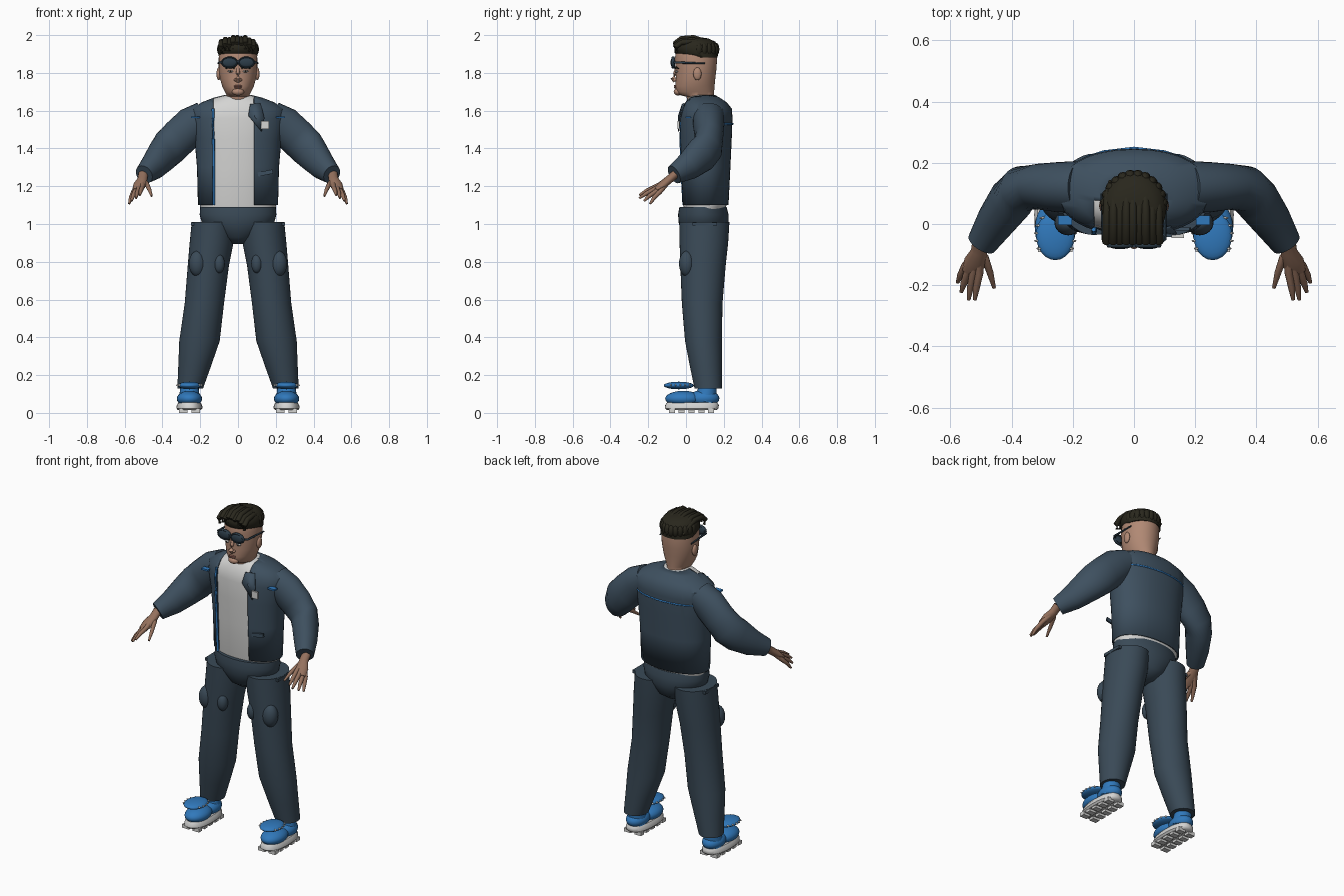
import bpy, bmesh, math
from mathutils import Vector as V

if "Cube" in bpy.data.objects:
    bpy.data.objects.remove(bpy.data.objects["Cube"])


def material(name, *rgb):
    m = bpy.data.materials.new(name)
    m.use_nodes = True
    m.diffuse_color = (*rgb, 1)
    m.node_tree.nodes["Principled BSDF"].inputs["Base Color"].default_value = (*rgb, 1)
    return m


NAVY = material("navy_jacket", .048, .08, .115)
SLATE = material("slate_trousers", .042, .068, .095)
WHITE = material("white_cloth", .66, .66, .65)
SKIN = material("face_skin", .44, .25, .175)
HANDS = material("hand_skin", .3, .165, .11)
HAIR = material("dark_hair", .022, .02, .012)
BLUE = material("bright_blue", .03, .19, .5)
LENS = material("goggle_lens", .025, .045, .065)
LIPS = material("lips", .3, .13, .1)


def finish(name, bm, mat, angle=45):
    bmesh.ops.recalc_face_normals(bm, faces=bm.faces)
    me = bpy.data.meshes.new(name)
    bm.to_mesh(me)
    bm.free()
    ob = bpy.data.objects.new(name, me)
    bpy.context.collection.objects.link(ob)
    me.materials.append(mat)
    bpy.ops.object.select_all(action='DESELECT')
    ob.select_set(True)
    bpy.context.view_layer.objects.active = ob
    bpy.ops.object.shade_smooth_by_angle(angle=math.radians(angle))
    return ob


def skin_rings(rings, n, caps=True, power=1.0):
    """Bridge rings given as (centre, u axis, v axis)."""
    bm = bmesh.new()
    loops = []
    for c, u, v in rings:
        loop = []
        for i in range(n):
            a = math.tau * i / n
            p, q = (math.copysign(abs(t) ** power, t) for t in (math.cos(a), math.sin(a)))
            loop.append(bm.verts.new(c + u * p + v * q))
        loops.append(loop)
    for a, b in zip(loops, loops[1:]):
        for i in range(n):
            j = (i + 1) % n
            bm.faces.new((a[i], a[j], b[j], b[i]))
    if caps:
        bm.faces.new(loops[0])
        bm.faces.new(loops[-1])
    return bm


def stack(rows, n=40, caps=True, power=1.0, inset=0):
    """Upright form; each row is z, centre x, half width, front y, back y."""
    rings = [(V((cx, (y0 + y1) / 2, z)), V((rx - inset, 0, 0)),
              V((0, (y1 - y0) / 2 - inset, 0))) for z, cx, rx, y0, y1 in rows]
    return skin_rings(rings, n, caps, power)


def tube(name, pts, radii, mat, n=12):
    """Tube along a path; a radius may be one number or (sideways, upright)."""
    pts = [V(p) for p in pts]
    rings = []
    for i, p in enumerate(pts):
        t = (pts[min(i + 1, len(pts) - 1)] - pts[max(i - 1, 0)]).normalized()
        u = t.cross(V((0, 0, 1))).normalized()
        r = radii[i] if isinstance(radii[i], tuple) else (radii[i], radii[i])
        rings.append((p, u * r[0], u.cross(t) * r[1]))
    return finish(name, skin_rings(rings, n), mat)


def blob(name, c, r, mat, seg=24):
    bm = bmesh.new()
    bmesh.ops.create_uvsphere(bm, u_segments=seg, v_segments=seg // 2, radius=1)
    for v in bm.verts:
        v.co = V(c) + V(a * b for a, b in zip(v.co, r))
    return finish(name, bm, mat, 80)


def block(name, c, size, mat, tilt=0):
    bm = bmesh.new()
    bmesh.ops.create_cube(bm, size=1)
    for v in bm.verts:
        v.co = V(a * b for a, b in zip(v.co, size))
    ob = finish(name, bm, mat)
    ob.location, ob.rotation_euler.y = c, tilt
    return ob


def plate(name, pts, mat, thick=.006):
    bm = bmesh.new()
    bm.faces.new([bm.verts.new(p) for p in pts])
    ob = finish(name, bm, mat)
    ob.modifiers.new("thickness", 'SOLIDIFY').thickness = thick
    return ob


# Jacket shell with an open front, over a shirt of the same shape
torso = [(1.1, 0, .212, -.025, .225), (1.3, 0, .217, -.033, .235), (1.45, 0, .23, -.038, .242),
         (1.56, 0, .25, -.037, .246), (1.61, 0, .245, -.03, .243), (1.645, 0, .19, -.012, .215),
         (1.668, 0, .13, .002, .18), (1.682, 0, .075, .012, .155)]
bm = stack(torso, 48, False, .92)
for x in (-.132, .085):
    bmesh.ops.bisect_plane(bm, geom=bm.verts[:] + bm.edges[:] + bm.faces[:],
                           plane_co=(x, 0, 0), plane_no=(1, 0, 0))
opening = [f for f in bm.faces if -.132 < f.calc_center_median().x < .085
           and f.calc_center_median().y < .08]
bmesh.ops.delete(bm, geom=opening, context='FACES')
jacket = finish("jacket", bm, NAVY)
jacket.modifiers.new("cloth", 'SOLIDIFY').thickness = .008
finish("shirt", stack([(1.075, 0, .205, -.02, .215)] + torso, 48, True, .92, .01), WHITE)
plate("lapel", [(.12, -.012, 1.64), (.065, -.022, 1.635), (.055, -.042, 1.575),
                (.125, -.042, 1.49), (.14, -.034, 1.56)], NAVY)
tube("zip_stripe", [(-.128, -.012, 1.1), (-.128, -.023, 1.3), (-.13, -.028, 1.45),
                    (-.132, -.028, 1.56), (-.132, -.018, 1.61)], [.007] * 5, BLUE, 8)
block("chest_tag", (.143, -.04, 1.525), (.042, .012, .042), WHITE)
block("chest_pocket", (.145, -.016, 1.27), (.08, .01, .022), NAVY, -.2)
tube("back_stripe", [(x, .105 + .1425 * math.sqrt(1 - (x / .25) ** 2), 1.53)
                     for x in (-.2, -.15, -.1, 0, .1, .15, .2)], [.005] * 7, BLUE, 8)

# Trousers seat
finish("trouser_seat", stack([(.895, 0, .04, .04, .15), (.93, 0, .1, -.01, .2),
       (1.0, 0, .19, -.038, .225), (1.05, 0, .203, -.042, .225), (1.09, 0, .2, -.035, .215)]), SLATE)

# Paired limbs
for s, side in ((1, "left_"), (-1, "right_")):
    def m(*pts):
        return [(p[0] * s, p[1], p[2]) for p in pts]

    leg = [(.13, .253, .068, .045, .19), (.25, .229, .087, .02, .19), (.38, .204, .107, -.005, .19),
           (.58, .178, .104, -.022, .193), (.78, .157, .109, -.03, .21),
           (.9, .14, .116, -.034, .223), (1.01, .13, .115, -.036, .23)]
    finish(side + "trouser_leg", stack([(z, x * s, r, a, b) for z, x, r, a, b in leg]), SLATE)
    blob(side + "thigh_pocket", (.215 * s, .005, .79), (.045, .042, .068), SLATE)
    blob(side + "inner_pocket", (.1 * s, -.005, .79), (.03, .03, .05), SLATE)
    block(side + "hip_flap", (.225 * s, .1, 1.0), (.045, .13, .018), SLATE)

    tube(side + "sleeve", m((.17, .12, 1.57), (.24, .12, 1.525), (.31, .122, 1.46), (.365, .115, 1.405),
         (.4, .08, 1.365), (.45, .01, 1.305), (.497, -.063, 1.262)),
         [(.085, .085), (.083, .1), (.075, .1), (.075, .1), (.075, .095), (.065, .075), (.05, .052)], NAVY, 24)
    block(side + "shoulder_slot", (.225 * s, .012, 1.565), (.045, .03, .01), BLUE)

    # Hand
    wrist = (.502, -.055, 1.265)
    tube(side + "palm", m(wrist, (.506, -.09, 1.235), (.52, -.125, 1.207), (.532, -.16, 1.18)),
         [(.026, .022), (.027, .022), (.036, .022), (.03, .012)], HANDS)
    fingers = {"index": ((.505, -.16, 1.198), (.515, -.21, 1.175), (.52, -.247, 1.153)),
               "middle": ((.525, -.16, 1.188), (.535, -.21, 1.162), (.54, -.247, 1.137)),
               "ring": ((.542, -.152, 1.177), (.556, -.195, 1.148), (.564, -.222, 1.122)),
               "little": ((.552, -.137, 1.172), (.567, -.168, 1.14), (.576, -.19, 1.107)),
               "thumb": ((.487, -.11, 1.218), (.47, -.16, 1.185), (.457, -.208, 1.148))}
    for f, path in fingers.items():
        tube(side + f + "_finger", m((.508, -.09, 1.232), *path), [.016, .013, .011, .006], HANDS, 10)

    # Shoe
    x = .257 * s
    finish(side + "sole", stack([(.014, x, .06, -.1, .16), (.024, x, .069, -.112, .172),
           (.042, x, .067, -.11, .174), (.055, x, .058, -.1, .165)], 32, True, .85), WHITE)
    for i in range(5):
        for k in (-1, 1):
            block(side + "tread", (x + k * .034, -.075 + i * .052, .011), (.045, .032, .022), WHITE)
    blob(side + "shoe_toe", (x, -.015, .075), (.067, .095, .042), BLUE)
    blob(side + "shoe_heel", (x, .095, .077), (.06, .082, .045), BLUE)
    tube(side + "shoe_collar", [(x, .1, .06), (x, .112, .12), (x, .118, .18)],
         [.058, .05, .045], BLUE, 20)
    blob(side + "shoe_tongue", (x, -.038, .145), (.063, .08, .02), BLUE)
    for i in range(5):
        for k in (-1, 1):
            y = -.08 + i * .025
            edge = .06 * math.sqrt(1 - ((y + .038) / .08) ** 2)
            blob(side + "lace", (x + k * edge, y, .147), (.011, .004, .006), WHITE, 8)

    # Ear, eye and brow
    blob(side + "ear", (.102 * s, .06, 1.795), (.012, .022, .034), SKIN, 16)
    blob(side + "eye", (.04 * s, -.05, 1.808), (.015, .008, .006), WHITE, 12)
    blob(side + "iris", (.04 * s, -.056, 1.808), (.005, .004, .005), HAIR, 10)
    tube(side + "brow", m((.018, -.058, 1.825), (.045, -.053, 1.83), (.066, -.038, 1.822)),
         [.004, .005, .002], HAIR, 8)

    # Goggles
    blob(side + "lens", (.045 * s, -.07, 1.855), (.04, .012, .026), LENS)
    rim = [(V((.045 * s + .04 * math.cos(a), -.068, 1.855 + .027 * math.sin(a))),
            V((math.cos(a), 0, math.sin(a))) * .005, V((0, .009, 0)))
           for a in (math.tau * i / 28 for i in range(29))]
    finish(side + "goggle_rim", skin_rings(rim, 8), LENS)
    tube(side + "goggle_arm", m((.08, -.068, 1.857), (.1, -.05, 1.855), (.106, .1, 1.85)),
         [.006, .006, .004], LENS, 8)

block("goggle_bridge", (0, -.07, 1.86), (.02, .012, .01), LENS)

# Head and face
finish("head", stack([(1.6, 0, .066, .02, .15), (1.674, 0, .066, .002, .148), (1.684, 0, .062, -.04, .148),
       (1.7, 0, .07, -.053, .149), (1.73, 0, .084, -.057, .151), (1.77, 0, .095, -.054, .155),
       (1.82, 0, .102, -.055, .161), (1.88, 0, .102, -.058, .165), (1.93, 0, .095, -.05, .16),
       (1.965, 0, .07, -.02, .12)]), SKIN)
blob("chin", (0, -.042, 1.7), (.032, .023, .02), SKIN)
tube("nose", [(0, -.05, 1.82), (0, -.059, 1.795), (0, -.068, 1.77), (0, -.056, 1.757)],
     [.009, .01, .014, .012], SKIN)
for x in (-.013, .013):
    blob("nostril", (x, -.058, 1.763), (.009, .011, .008), SKIN, 12)
blob("upper_lip", (0, -.056, 1.731), (.023, .009, .005), LIPS, 16)
blob("lower_lip", (0, -.055, 1.723), (.02, .009, .006), LIPS, 16)

# Hair cap with combed locks
finish("hair_cap", stack([(1.882, 0, .1, .0, .167), (1.905, 0, .106, -.06, .17), (1.94, 0, .106, -.062, .17),
       (1.965, 0, .096, -.052, .155), (1.982, 0, .07, -.03, .12), (1.988, 0, .03, .01, .08)]), HAIR, 80)
for i in range(9):
    x = -.088 + i * .021
    top = 1.982 - 2.6 * x * x + .005 * math.sin(i * 2.3)
    tube("hair_lock", [(x, -.05, top - .055), (x * 1.02, -.056, top - .025), (x, -.025, top - .002),
                       (x, .04, top + .004), (x * .96, .1, top - .015), (x * .88, .14, top - .05)],
         [.009, .015, .015, .014, .013, .006], HAIR, 10)
for i in range(12):
    a = math.pi * (i + .5) / 12
    blob("hair_tuft", (.093 * math.cos(a), .055 + .104 * math.sin(a), 1.925), (.019, .019, .035), HAIR, 12)
